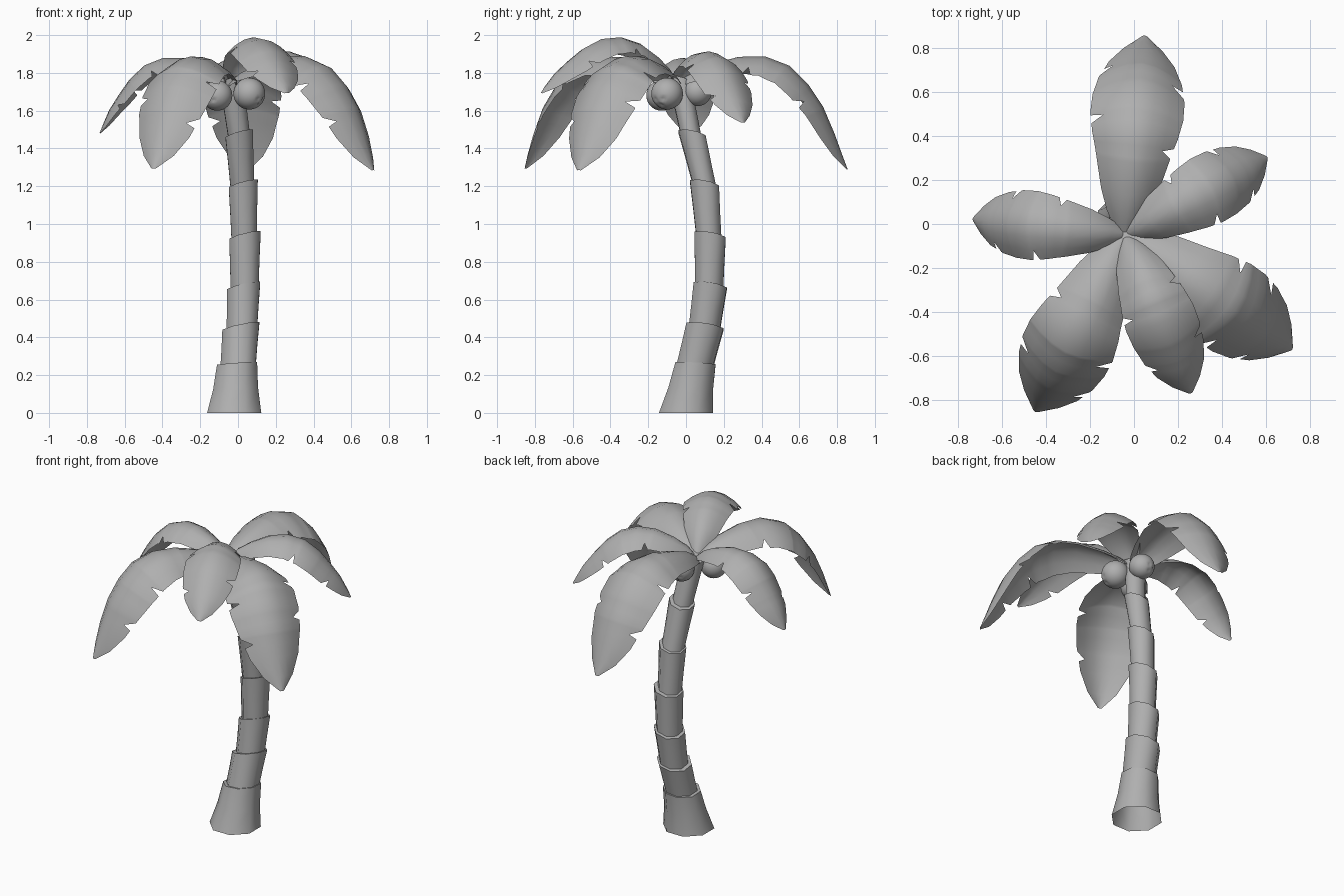
import bpy, bmesh, math
from mathutils import Vector, Matrix

if "Cube" in bpy.data.objects:
    bpy.data.objects.remove(bpy.data.objects["Cube"])

grey = bpy.data.materials.new("mid_grey")
grey.diffuse_color = (0.43, 0.43, 0.43, 1)
grey.use_nodes = True
grey.node_tree.nodes["Principled BSDF"].inputs["Base Color"].default_value = grey.diffuse_color


def finish(name, bm, angle=40):
    me = bpy.data.meshes.new(name)
    bm.to_mesh(me)
    bm.free()
    me.materials.append(grey)
    ob = bpy.data.objects.new(name, me)
    bpy.context.collection.objects.link(ob)
    bpy.ops.object.select_all(action='DESELECT')
    ob.select_set(True)
    bpy.context.view_layer.objects.active = ob
    bpy.ops.object.shade_smooth_by_angle(angle=math.radians(angle))
    return ob


# Trunk: stacked eight-sided sleeves, open below, each with a tilted, flared rim
SIDES = 8


def sleeve(name, low, high, tilt_low, tilt_high, waist):
    bm = bmesh.new()
    rings = []
    for t in (0, 0.5, 1):
        x, y, z, r = [a + (b - a) * t for a, b in zip(low, high)]
        tilt = tilt_low + (tilt_high - tilt_low) * t
        if t == 0.5:
            r *= waist
        ring = []
        for i in range(SIDES):
            a = math.tau * (i + 0.5) / SIDES
            slope = tilt * (math.cos(a) - 0.7 * math.sin(a))
            ring.append(bm.verts.new((x + r * math.cos(a), y + r * math.sin(a), z + slope)))
        rings.append(ring)
    for a, b in zip(rings, rings[1:]):
        for i in range(SIDES):
            j = (i + 1) % SIDES
            bm.faces.new((a[i], a[j], b[j], b[i]))
    bm.faces.new(rings[-1])
    return finish(name, bm, 50)


# bottom (x, y, z, radius), top (x, y, z, radius)
trunk = [
    ((-0.02, 0.0, 0.0, 0.155), (-0.005, 0.05, 0.26, 0.115)),
    ((0.0, 0.045, 0.24, 0.102), (0.015, 0.10, 0.455, 0.106)),
    ((0.02, 0.095, 0.43, 0.088), (0.03, 0.128, 0.67, 0.095)),
    ((0.035, 0.122, 0.65, 0.08), (0.037, 0.127, 0.937, 0.09)),
    ((0.033, 0.122, 0.915, 0.072), (0.028, 0.098, 1.21, 0.083)),
    ((0.025, 0.102, 1.185, 0.067), (0.006, 0.032, 1.475, 0.078)),
    ((0.008, 0.03, 1.45, 0.06), (-0.035, -0.035, 1.76, 0.066)),
]
for n, (low, high) in enumerate(trunk):
    sleeve(f"trunk_segment_{n + 1}", low, high, 0 if n == 0 else 0.02,
           0.008 if n == 0 else 0.022, 0.95 if n == 0 else 0.99)


# Coconuts: balls with three small dents facing outward and down
def coconut(name, centre, radius, facing):
    bm = bmesh.new()
    bmesh.ops.create_icosphere(bm, subdivisions=4, radius=radius)
    axis = Vector(facing).normalized()
    side = axis.orthogonal().normalized()
    for k in range(3):
        eye = (axis + 0.33 * (Matrix.Rotation(math.tau * k / 3, 3, axis) @ side)).normalized()
        for v in bm.verts:
            if v.co.normalized().angle(eye) < 0.15:
                v.co *= 0.94
    bmesh.ops.translate(bm, verts=bm.verts, vec=centre)
    return finish(name, bm, 60)


coconut("coconut_1", (0.06, -0.10, 1.69), 0.084, (0.75, -0.5, -0.5))
coconut("coconut_2", (-0.11, -0.13, 1.68), 0.08, (-0.5, -0.8, -0.2))
coconut("coconut_3", (-0.01, 0.06, 1.70), 0.076, (-0.2, 0.9, -0.4))

# Leaves: spine stations (reach, height, half width)
LARGE = [(0, 0, .045), (.08, .055, .095), (.18, .095, .13), (.33, .135, .165), (.47, .138, .195),
         (.60, .088, .212), (.70, -.01, .21), (.78, -.13, .19), (.84, -.27, .15),
         (.88, -.38, .09), (.91, -.46, .012)]
SMALL = [(0, 0, .035), (.06, .055, .07), (.14, .095, .1), (.25, .13, .127), (.36, .13, .147),
         (.46, .09, .158), (.54, .015, .155), (.60, -.07, .14), (.65, -.15, .11),
         (.68, -.22, .065), (.70, -.27, .01)]
COLUMNS = (-1, -.7, -.35, 0, .35, .7, 1)


def sample(spine, t):
    i = min(int(t), len(spine) - 2)
    return Vector(spine[i]).lerp(Vector(spine[i + 1]), t - i)


def leaf(name, spine, yaw, tilt, scale, left, right):
    # every notch pulls one edge point inward between two full-width stations
    stations = set(range(len(spine)))
    for n in left + right:
        stations |= {n - 0.28, n, n + 0.12}
    bm = bmesh.new()
    rows = []
    for t in sorted(stations):
        r, h, w = sample(spine, t)
        d = sample(spine, min(t + .5, len(spine) - 1)) - sample(spine, max(t - .5, 0))
        normal = Vector((-d.y, 0, d.x)).normalized()
        row = []
        for u in COLUMNS:
            depth = 0.62 - 0.022 * t
            if (u == 1 and t in left) or (u == -1 and t in right):
                u *= 0.74
            drop = depth * w * abs(u) ** 1.8
            row.append(bm.verts.new(Vector((r, u * w, h)) - normal * drop))
        rows.append(row)
    for a, b in zip(rows, rows[1:]):
        for i in range(len(COLUMNS) - 1):
            bm.faces.new((a[i], b[i], b[i + 1], a[i + 1]))
    place = (Matrix.Translation((-0.04, -0.05, 1.75)) @ Matrix.Rotation(math.radians(yaw), 4, 'Z')
             @ Matrix.Rotation(math.radians(-tilt), 4, 'Y') @ Matrix.Scale(scale, 4))
    bmesh.ops.transform(bm, matrix=place, verts=bm.verts)
    return finish(name, bm, 60)


leaf("leaf_back", LARGE, 84.4, 0, 1.0, [4.7, 7.4], [3.45, 6.5])
leaf("leaf_front_left", LARGE, 243, 0, 0.99, [5.4, 7.5], [3.4, 6.4])
leaf("leaf_front_right", LARGE, -34.4, 0, 1.01, [4.6, 6.5], [5.5, 7.4])
leaf("leaf_back_right", SMALL, 28.7, 5, 1.02, [3.45, 6.5], [4.7, 7.4])
leaf("leaf_left", SMALL, 174, 0, 0.995, [4.7, 7.4], [3.5, 6.4])
leaf("leaf_front", SMALL, -67.4, 17, 1.04, [3.5, 6.5], [4.5, 7.4])
